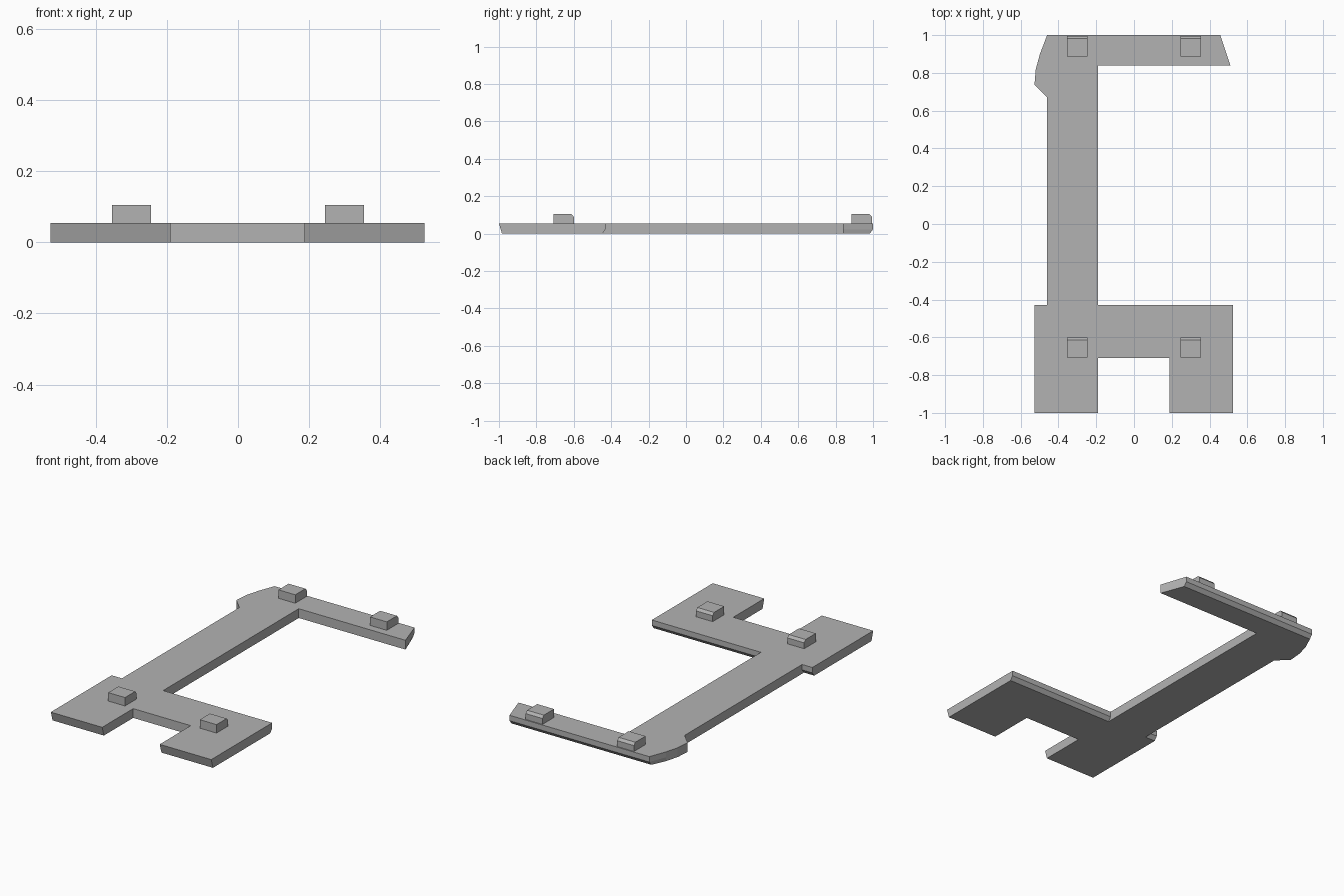
import bpy, bmesh

cube = bpy.data.objects.get("Cube")
if cube:
    bpy.data.objects.remove(cube, do_unlink=True)

grey = bpy.data.materials.new("plain grey")
grey.use_nodes = True
colour = (0.45, 0.45, 0.45, 1)
grey.diffuse_color = colour
grey.node_tree.nodes["Principled BSDF"].inputs["Base Color"].default_value = colour

THICK = 0.055


def loft(name, rings):
    """Solid joining equal-length rings of points, capped at both ends."""
    bm = bmesh.new()
    loops = [[bm.verts.new(p) for p in ring] for ring in rings]
    n = len(loops[0])
    for low, high in zip(loops, loops[1:]):
        for i in range(n):
            j = (i + 1) % n
            bm.faces.new((low[i], low[j], high[j], high[i]))
    bm.faces.new(loops[0][::-1])
    bm.faces.new(loops[-1])
    bmesh.ops.recalc_face_normals(bm, faces=bm.faces[:])
    mesh = bpy.data.meshes.new(name)
    bm.to_mesh(mesh)
    bm.free()
    mesh.materials.append(grey)
    obj = bpy.data.objects.new(name, mesh)
    bpy.context.collection.objects.link(obj)
    return obj


# Flat frame: forked front pad, long side rail and rear crossbar
FRONT, PAD_BACK, REAR = -1.0, -0.43, 1.0
outline = [
    (-0.527, FRONT), (-0.19, FRONT), (-0.19, -0.71), (0.187, -0.71),
    (0.187, FRONT), (0.525, FRONT), (0.525, PAD_BACK), (-0.19, PAD_BACK),
    (-0.19, 0.84), (0.51, 0.84), (0.457, REAR), (-0.46, REAR),
    (-0.498, 0.9), (-0.52, 0.82), (-0.527, 0.737), (-0.46, 0.67),
    (-0.46, PAD_BACK), (-0.527, PAD_BACK),
]


def frame_ring(z, bevel):
    """Outline at height z, with raked front ends and bevelled back edges."""
    ring = []
    for x, y in outline:
        if y == FRONT:
            y += 0.016 * (1 - z / THICK)
        elif y in (PAD_BACK, REAR):
            y -= bevel
        ring.append((x, y, z))
    return ring


loft("frame_plate", [frame_ring(0, 0.018), frame_ring(0.023, 0), frame_ring(THICK, 0)])

# Four locating pegs, each with a bevelled top back edge
peg_profile = [(0, 0), (0.108, 0), (0.108, 0.035), (0.095, 0.05), (0, 0.05)]
for row, y0 in (("front", -0.708), ("rear", 0.886)):
    for side, x0 in (("right", -0.3), ("left", 0.3)):
        loft(f"{row}_{side}_peg",
             [[(x0 + dx, y0 + y, THICK + z) for y, z in peg_profile]
              for dx in (-0.055, 0.055)])
